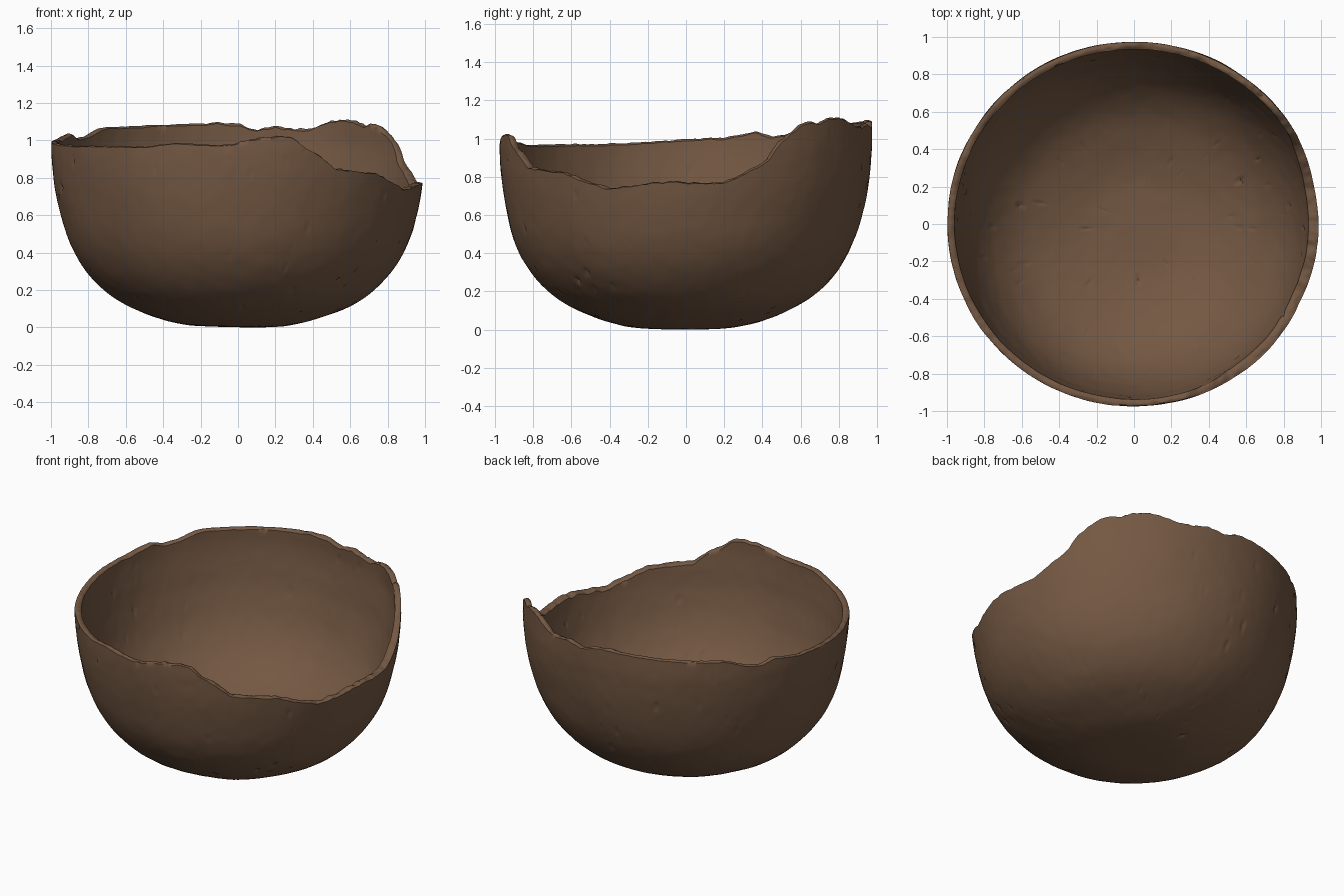
import bpy, bmesh, math
from mathutils import Vector, noise

if "Cube" in bpy.data.objects:
    bpy.data.objects.remove(bpy.data.objects["Cube"])

COLS, WALL_ROWS, RIM_ROWS = 480, 64, 5

# Outer wall profile (radius, height), bottom centre to rim
PROFILE = [(0, 0), (.15, .002), (.28, .012), (.42, .045), (.58, .108), (.70, .182),
           (.80, .28), (.87, .385), (.92, .50), (.957, .64), (.982, .78),
           (.994, .92), (.994, 1.0), (.99, 1.14)]

# Broken rim: (angle in degrees from +x, height)
RIM = [(0, .765), (11, .76), (17, .80), (23, .845), (27, .89), (31, .98), (35, 1.03),
       (39, 1.065), (43, 1.08), (46, 1.07), (50, 1.10), (56, 1.105), (62, 1.08),
       (67, 1.06), (72, 1.05), (78, 1.07), (84, 1.05), (92, 1.09), (105, 1.083),
       (120, 1.073), (139, 1.06), (146, 1.015), (152, 1.005), (157, 1.03), (168, 1.0),
       (180, .99), (195, .972), (210, .965), (240, .96), (250, .98), (262, .968),
       (268, .972), (275, 1.0), (282, 1.02), (287, 1.015), (291, .96), (297, .90),
       (302, .845), (309, .83), (318, .82), (325, .78), (334, .735), (342, .745),
       (351, .768), (360, .765)]


def spline(points, steps):
    """Smooth polyline through the profile points."""
    out = []
    for i in range(len(points) - 1):
        p = [Vector(points[max(0, min(len(points) - 1, i + k))]) for k in (-1, 0, 1, 2)]
        for s in range(steps):
            t = s / steps
            out.append(.5 * (2 * p[1] + (p[2] - p[0]) * t
                             + (2 * p[0] - 5 * p[1] + 4 * p[2] - p[3]) * t * t
                             + (3 * p[1] - p[0] - 3 * p[2] + p[3]) * t ** 3))
    return out + [Vector(points[-1])]


def thickness(z):
    return .075 - .025 * min(1, z / .7) - .012 * max(0, min(1, (z - .8) / .2))


def inner_curve(curve):
    out = []
    for i, p in enumerate(curve):
        d = (curve[min(i + 1, len(curve) - 1)] - curve[max(i - 1, 0)]).normalized()
        out.append(p + Vector((-d.y, d.x)) * thickness(p.y))
    out[0].x = 0
    return out


def sample(curve, height, count):
    """Evenly spaced points along the curve up to the given height."""
    pts = [curve[0]]
    for a, b in zip(curve, curve[1:]):
        if b.y >= height:
            pts.append(a.lerp(b, (height - a.y) / (b.y - a.y)))
            break
        pts.append(b)
    dist = [0]
    for a, b in zip(pts, pts[1:]):
        dist.append(dist[-1] + (b - a).length)
    out, k = [], 0
    for i in range(1, count + 1):
        target = dist[-1] * i / count
        while k < len(pts) - 2 and dist[k + 1] < target:
            k += 1
        out.append(pts[k].lerp(pts[k + 1], (target - dist[k]) / (dist[k + 1] - dist[k])))
    return out


def rim_height(deg):
    for (a, ha), (b, hb) in zip(RIM, RIM[1:]):
        if deg <= b:
            return ha + (hb - ha) * (deg - a) / (b - a)


def place(p, ang):
    """Turn a profile point around the axis, with a slight hand-made lean."""
    lean = max(0, 1 - p.y)
    return Vector((p.x * math.cos(ang) * 1.004 + .008 * lean,
                   p.x * math.sin(ang) * .98 - .018 * lean, p.y))


def weather(v, outward):
    """Gentle unevenness and scattered small pits."""
    bump = .004 * noise.noise(v * 3.5) + .0015 * noise.noise(v * 14)
    pit = max(0, noise.noise(v * 22 + Vector((7, 3, 5))) - .62) * .05
    return v + outward * (bump - pit)


outer = spline(PROFILE, 12)
inner = inner_curve(outer)
bm = bmesh.new()
columns = []
for c in range(COLS):
    ang = math.tau * c / COLS
    deg = 360 * c / COLS
    around = Vector((math.cos(ang), math.sin(ang), 0))
    broken = 1 if deg < 100 or deg > 270 else .45
    h = rim_height(deg) + broken * (.006 * noise.noise(around * 9) + .006 * noise.noise(around * 28))
    h_in = h - .004 + broken * .012 * noise.noise(around * 12 + Vector((0, 0, 4)))
    wall_out, wall_in = sample(outer, h, WALL_ROWS), sample(inner, h_in, WALL_ROWS)
    col = []
    for p in wall_out:
        out_dir = (around * p.x + Vector((0, 0, p.y - .75))).normalized()
        col.append(weather(place(p, ang), out_dir))
    # chipped, slightly rounded lip between the two walls
    a, b = wall_out[-1], wall_in[-1]
    for k in range(1, RIM_ROWS + 1):
        t = k / (RIM_ROWS + 1)
        v = place(a.lerp(b, t), ang)
        v.z += .007 * math.sin(math.pi * t) + .008 * broken * noise.noise(v * 30)
        col.append(v)
    for p in reversed(wall_in):
        out_dir = (around * p.x + Vector((0, 0, p.y - .75))).normalized()
        col.append(weather(place(p, ang), -out_dir))
    columns.append([bm.verts.new(v) for v in col])

# Skin the columns and close both bottom centres
foot = bm.verts.new(place(outer[0], 0))
floor = bm.verts.new(place(inner[0], 0))
for c in range(COLS):
    a, b = columns[c], columns[(c + 1) % COLS]
    for r in range(len(a) - 1):
        bm.faces.new((a[r], b[r], b[r + 1], a[r + 1]))
    bm.faces.new((foot, b[0], a[0]))
    bm.faces.new((floor, a[-1], b[-1]))
bmesh.ops.recalc_face_normals(bm, faces=bm.faces)
low = min(v.co.z for v in bm.verts)
bmesh.ops.translate(bm, verts=bm.verts, vec=(0, 0, -low))

mesh = bpy.data.meshes.new("broken_bowl")
bm.to_mesh(mesh)
bm.free()
bowl = bpy.data.objects.new("broken_bowl", mesh)
bpy.context.collection.objects.link(bowl)

clay = bpy.data.materials.new("brown clay")
clay.diffuse_color = (.175, .098, .056, 1)
clay.use_nodes = True
clay.node_tree.nodes["Principled BSDF"].inputs["Base Color"].default_value = clay.diffuse_color
mesh.materials.append(clay)

bpy.context.view_layer.objects.active = bowl
bowl.select_set(True)
bpy.ops.object.shade_smooth_by_angle(angle=math.radians(40))
